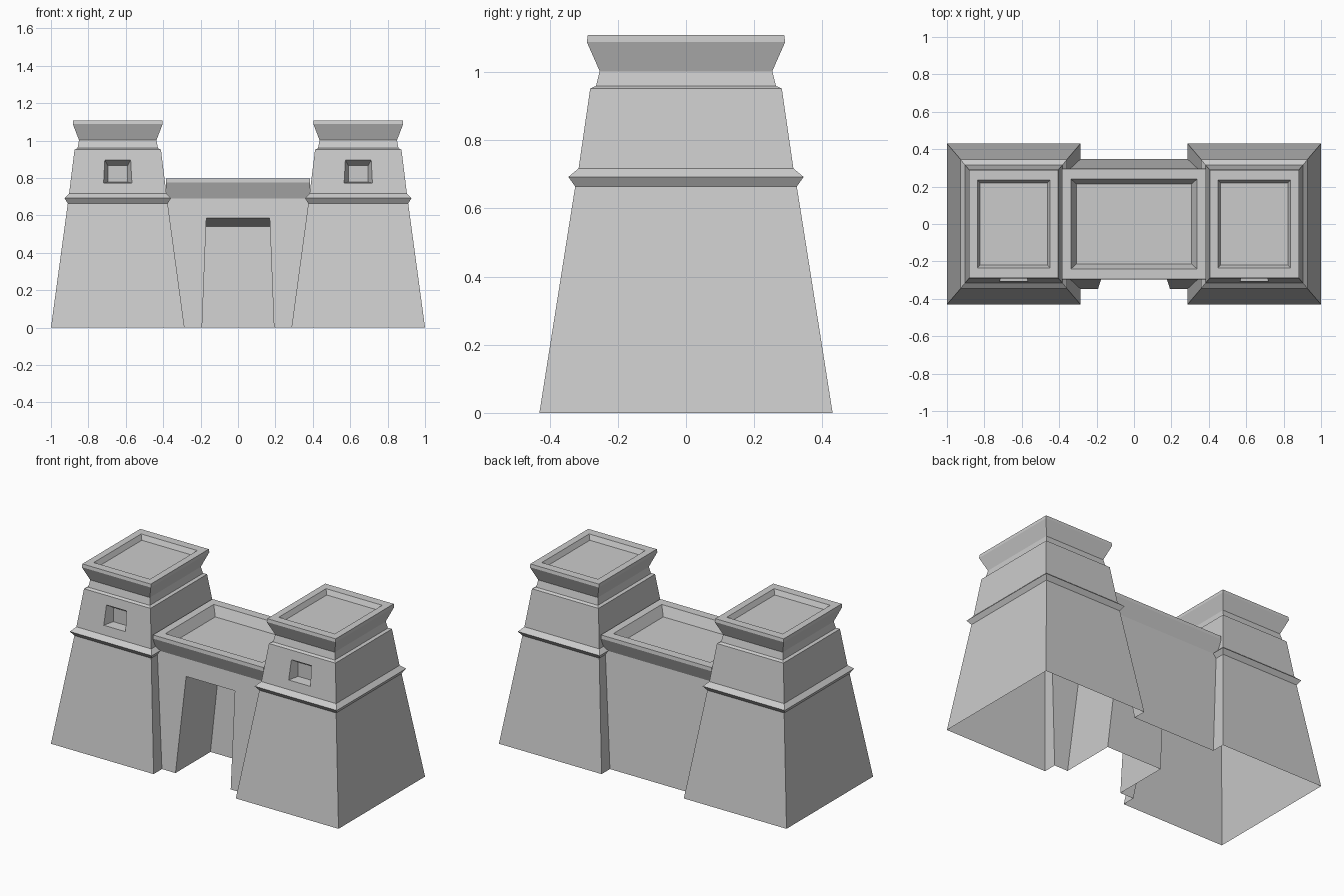
import bpy
import bmesh

cube = bpy.data.objects.get("Cube")
if cube:
    bpy.data.objects.remove(cube, do_unlink=True)

stone = bpy.data.materials.new("grey stone")
stone.use_nodes = True
COLOR = (0.6, 0.6, 0.6, 1)
stone.diffuse_color = COLOR
stone.node_tree.nodes["Principled BSDF"].inputs["Base Color"].default_value = COLOR


def loft(name, rings):
    """Closed solid skinned through four-cornered rings."""
    bm = bmesh.new()
    loops = [[bm.verts.new(p) for p in ring] for ring in rings]
    for a, b in zip(loops, loops[1:]):
        for i in range(4):
            j = (i + 1) % 4
            bm.faces.new((a[i], a[j], b[j], b[i]))
    bm.faces.new(loops[0])
    bm.faces.new(loops[-1])
    bmesh.ops.recalc_face_normals(bm, faces=bm.faces)
    mesh = bpy.data.meshes.new(name)
    bm.to_mesh(mesh)
    bm.free()
    mesh.materials.append(stone)
    obj = bpy.data.objects.new(name, mesh)
    bpy.context.collection.objects.link(obj)
    return obj


def level(cx, hx, hy, z):
    """Horizontal rectangle at height z."""
    return [(cx - hx, -hy, z), (cx + hx, -hy, z), (cx + hx, hy, z), (cx - hx, hy, z)]


def upright(cx, low, high):
    """Upright trapezoid; low and high are (half width, y, z)."""
    (wl, yl, zl), (wh, yh, zh) = low, high
    return [(cx - wl, yl, zl), (cx + wl, yl, zl), (cx + wh, yh, zh), (cx - wh, yh, zh)]


def boolean(target, other, operation):
    mod = target.modifiers.new(other.name, "BOOLEAN")
    mod.operation = operation
    mod.solver = "EXACT"
    mod.object = other


# Tower profile: battered wall, string course, cornice, sunken roof
TOWER = [
    (.357, .430, 0), (.267, .325, .664), (.285, .345, .692), (.260, .315, .717),
    (.231, .281, .951), (.215, .264, .959), (.207, .253, 1.002),
    (.240, .291, 1.088), (.238, .288, 1.108), (.195, .235, 1.108), (.180, .220, 1.078),
]
# Gate profile: battered wall, flared cornice, sunken roof
GATE = [
    (.385, .347, 0), (.385, .260, .69), (.385, .297, .775),
    (.385, .295, .797), (.337, .240, .797), (.307, .213, .737),
]

walls = loft("gatehouse_walls", [level(0, *r) for r in GATE])
helpers = []

# Doorway recess in the front of the gate
doorway = loft("doorway_cutter", [
    upright(0, (.196, -.5, -.1), (.168, -.5, .616)),
    upright(0, (.196, -.01, -.1), (.171, .06, .54)),
])
helpers.append((doorway, "DIFFERENCE"))

# Towers on both sides, each with a splayed window recess in front
for side, cx in (("right", -.643), ("left", .643)):
    tower = loft(side + "_tower", [level(cx, *r) for r in TOWER])
    window = loft(side + "_window_cutter", [
        upright(cx, (.092, -.351, .769), (.092, -.351, .935)),
        upright(cx, (.053, -.245, .778), (.053, -.245, .867)),
    ])
    helpers += [(tower, "UNION"), (window, "DIFFERENCE")]

for obj, operation in helpers:
    boolean(walls, obj, operation)

# Bake the result and open the underside
bpy.context.view_layer.update()
result = walls.evaluated_get(bpy.context.evaluated_depsgraph_get())
bm = bmesh.new()
bm.from_mesh(result.to_mesh())
result.to_mesh_clear()
base = [f for f in bm.faces if all(v.co.z < .001 for v in f.verts)]
bmesh.ops.delete(bm, geom=base, context="FACES")
for f in bm.faces:
    f.material_index = 0
    f.smooth = False
walls.modifiers.clear()
bm.to_mesh(walls.data)
bm.free()
walls.data.materials.clear()
walls.data.materials.append(stone)

for obj, _ in helpers:
    bpy.data.objects.remove(obj, do_unlink=True)
